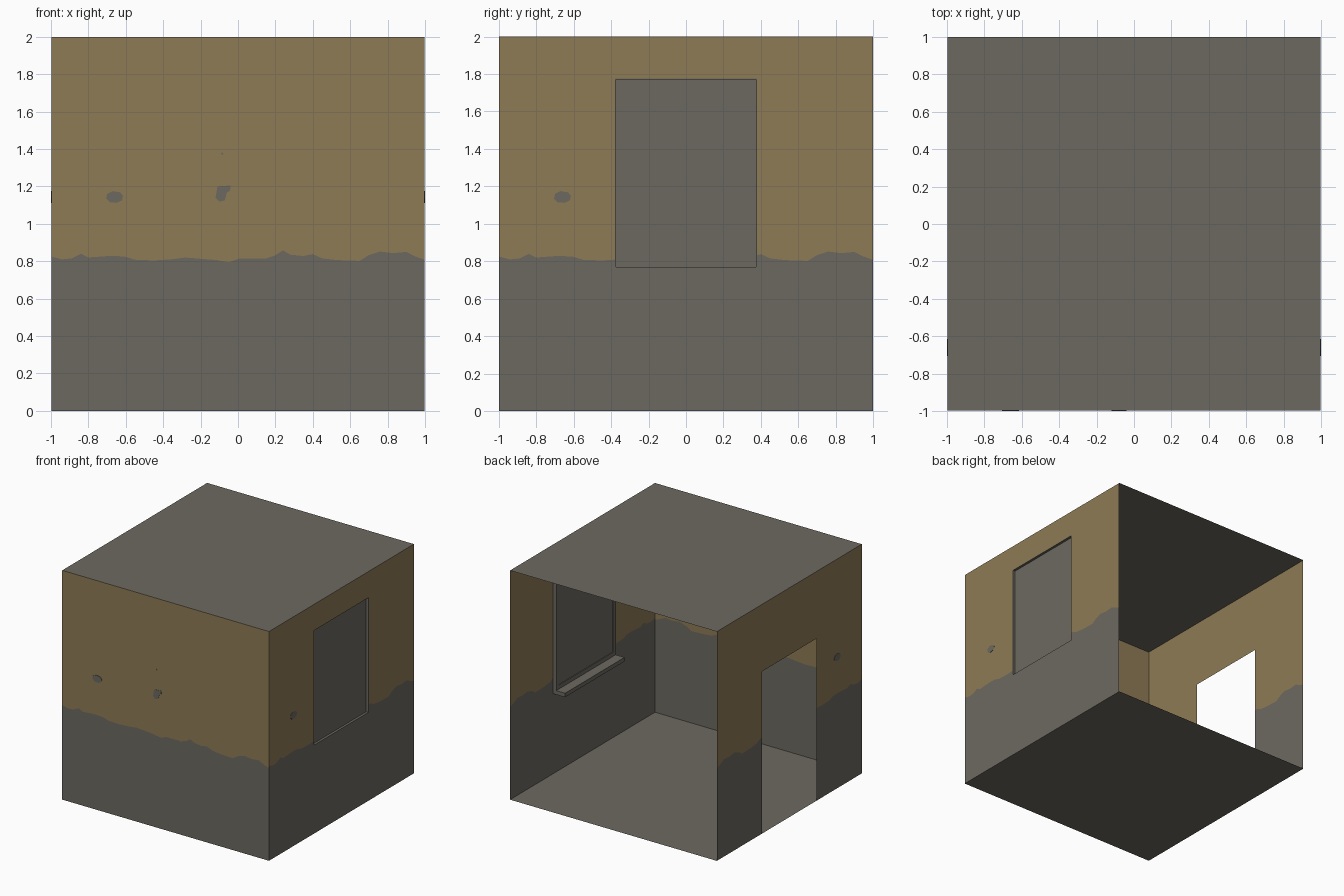
import bpy, bmesh, math

if "Cube" in bpy.data.objects:
    bpy.data.objects.remove(bpy.data.objects["Cube"])

def material(name, rgb):
    m = bpy.data.materials.new(name)
    lin = [(c / 255 / 12.92) if c < 11 else ((c / 255 + 0.055) / 1.055) ** 2.4 for c in rgb]
    m.diffuse_color = (*lin, 1)
    m.use_nodes = True
    m.node_tree.nodes["Principled BSDF"].inputs["Base Color"].default_value = m.diffuse_color
    return m

GREY = material("concrete_grey", (108, 105, 96))
TAN = material("tan_plaster", (143, 123, 86))
W = 0.998   # wall plane distance

def finish(name, bm, mats):
    me = bpy.data.meshes.new(name)
    bm.to_mesh(me)
    bm.free()
    for m in mats:
        me.materials.append(m)
    ob = bpy.data.objects.new(name, me)
    bpy.context.collection.objects.link(ob)
    return ob

# Ragged plaster edge shared by all walls: (position along wall, height)
EDGE = [(-1, .825), (-.94, .81), (-.89, .815), (-.84, .84), (-.8, .82), (-.69, .828),
        (-.61, .826), (-.55, .808), (-.45, .804), (-.36, .81), (-.28, .82), (-.19, .812),
        (-.12, .807), (-.05, .795), (.01, .815), (.15, .815), (.2, .832), (.24, .858),
        (.28, .835), (.35, .828), (.4, .838), (.45, .815), (.53, .806), (.65, .802),
        (.7, .833), (.76, .852), (.83, .843), (.9, .85), (.95, .825), (1, .808)]

# Grey spots where the plaster has chipped off
SPOT_A = [(-.70, 1.16), (-.67, 1.175), (-.63, 1.168), (-.615, 1.15), (-.62, 1.125),
          (-.65, 1.112), (-.685, 1.115), (-.705, 1.135)]
SPOT_B = [(-.11, 1.2), (-.04, 1.205), (-.042, 1.178), (-.06, 1.165), (-.07, 1.125),
          (-.1, 1.118), (-.12, 1.14)]
SPOT_C = [(-.092, 1.375), (-.085, 1.383), (-.078, 1.375), (-.085, 1.368)]

def edge_z(u):
    for (a, za), (b, zb) in zip(EDGE, EDGE[1:]):
        if a <= u <= b:
            return za + (zb - za) * (u - a) / (b - a)

def place(side, u, z, off=0):
    return {"front": (u, -W - off, z), "right": (W + off, u, z),
            "left": (-W - off, u, z)}[side]

def wall(side, hole=None, spots=()):
    """Single-sheet wall; hole = (u0, u1, z0, z1)."""
    bm = bmesh.new()
    us = {u for u, _ in EDGE}
    if hole:
        us |= {hole[0], hole[1]}
    us = sorted(us)
    def quad(a, b, lo, hi, mi):
        pts = [(a, lo[0]), (b, lo[1]), (b, hi[1]), (a, hi[0])]
        if side == "left":
            pts.reverse()
        f = bm.faces.new([bm.verts.new(place(side, u * W if abs(u) == 1 else u, z)) for u, z in pts])
        f.material_index = mi
    for a, b in zip(us, us[1:]):
        e = (edge_z(a), edge_z(b))
        if hole and hole[0] <= (a + b) / 2 <= hole[1]:
            quad(a, b, (hole[3],) * 2, (2, 2), 1)
            if hole[2] > 0:
                quad(a, b, (0, 0), (hole[2],) * 2, 0)
        else:
            quad(a, b, (0, 0), e, 0)
            quad(a, b, e, (2, 2), 1)
    bmesh.ops.remove_doubles(bm, verts=bm.verts, dist=1e-5)
    finish(side + "_wall", bm, [GREY, TAN])
    # chipped spots as thin plates showing on both sides of the sheet
    bm = bmesh.new()
    for pts in spots:
        f = bm.faces.new([bm.verts.new(place(side, u, z, -.002)) for u, z in pts])
        ext = bmesh.ops.extrude_face_region(bm, geom=[f], use_keep_orig=True)
        for v in ext["geom"]:
            if isinstance(v, bmesh.types.BMVert):
                v.co = place(side, v.co.x if side == "front" else v.co.y, v.co.z, .002)
    if spots:
        bmesh.ops.recalc_face_normals(bm, faces=bm.faces)
        finish(side + "_chips", bm, [GREY])

wall("front", None, [SPOT_A, SPOT_B, SPOT_C])
wall("right", (-.38, .38, .765, 1.775), [SPOT_A])
wall("left", (-.375, .375, 0, 1.415), [SPOT_A])

# Floor and ceiling sheets
for name, z, flip in (("floor", 0, True), ("ceiling", 2, False)):
    bm = bmesh.new()
    pts = [(-W, -W, z), (W, -W, z), (W, 1, z), (-W, 1, z)]
    bm.faces.new([bm.verts.new(p) for p in (pts[::-1] if flip else pts)])
    finish(name, bm, [GREY])

def box(bm, x0, x1, y0, y1, z0, z1):
    r = bmesh.ops.create_cube(bm, size=1)
    for v in r["verts"]:
        v.co = (x0 if v.co.x < 0 else x1, y0 if v.co.y < 0 else y1, z0 if v.co.z < 0 else z1)

# Window frame, four boards on the inside of the wall
bm = bmesh.new()
for s in (-1, 1):
    box(bm, .965, .996, min(s * .375, s * .41), max(s * .375, s * .41), .735, 1.8)
box(bm, .965, .996, -.375, .375, 1.77, 1.8)
box(bm, .965, .996, -.375, .375, .735, .77)
finish("window_frame", bm, [GREY])

# Window pane set into the frame
bm = bmesh.new()
box(bm, .971, .975, -.376, .376, .768, 1.772)
finish("window_pane", bm, [GREY])

# Inner window sill
bm = bmesh.new()
box(bm, .88, .996, -.41, .41, .70, .735)
finish("window_sill", bm, [GREY])
